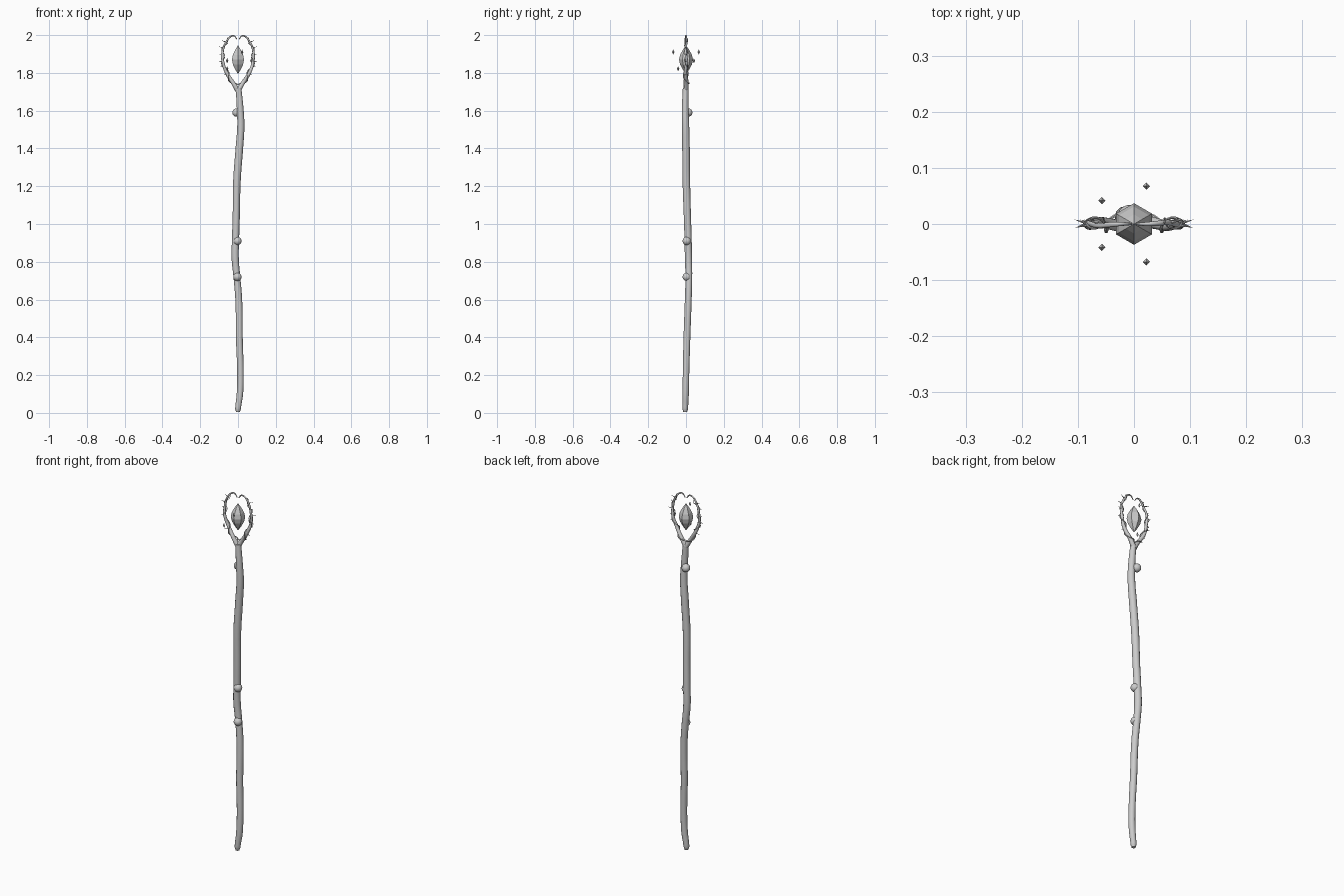
import bpy, bmesh, math
from mathutils import Vector

if "Cube" in bpy.data.objects:
    bpy.data.objects.remove(bpy.data.objects["Cube"])


def finish(obj, angle=None):
    bpy.ops.object.select_all(action='DESELECT')
    obj.select_set(True)
    bpy.context.view_layer.objects.active = obj
    if obj.type == 'CURVE':
        bpy.ops.object.convert(target='MESH')
    if angle:
        bpy.ops.object.shade_smooth_by_angle(angle=math.radians(angle))
    return bpy.context.view_layer.objects.active


def tube(name, pts, bevel_res=3, steps=6):
    """Smooth tapering tube through (x, y, z, radius) points."""
    cu = bpy.data.curves.new(name, 'CURVE')
    cu.dimensions = '3D'
    cu.bevel_depth = 1.0
    cu.bevel_resolution = bevel_res
    cu.resolution_u = steps
    cu.use_fill_caps = True
    sp = cu.splines.new('BEZIER')
    sp.bezier_points.add(len(pts) - 1)
    for bp, (x, y, z, r) in zip(sp.bezier_points, pts):
        bp.co = (x, y, z)
        bp.radius = r
        bp.handle_left_type = bp.handle_right_type = 'AUTO'
    obj = bpy.data.objects.new(name, cu)
    bpy.context.collection.objects.link(obj)
    return finish(obj, 50)


def gem(name, center, profile, sides, start):
    """Faceted crystal: rings of (z, radius) between two points."""
    bm = bmesh.new()
    rings = [[bm.verts.new((r * math.cos(start + math.tau * i / sides),
                            r * math.sin(start + math.tau * i / sides), z))
              for i in range(sides)] for z, r in profile[1:-1]]
    low = bm.verts.new((0, 0, profile[0][0]))
    high = bm.verts.new((0, 0, profile[-1][0]))
    for i in range(sides):
        j = (i + 1) % sides
        bm.faces.new((low, rings[0][j], rings[0][i]))
        bm.faces.new((high, rings[-1][i], rings[-1][j]))
        for a, b in zip(rings, rings[1:]):
            bm.faces.new((a[i], a[j], b[j], b[i]))
    me = bpy.data.meshes.new(name)
    bm.to_mesh(me)
    bm.free()
    obj = bpy.data.objects.new(name, me)
    obj.location = center
    bpy.context.collection.objects.link(obj)
    return obj


# Crooked wooden shaft
tube("shaft", [
    (0, -.004, .004, .010), (0, -.004, .02, .015), (.010, -.002, .1, .017),
    (.013, 0, .2, .017), (.007, .005, .4, .018), (.004, .012, .6, .018),
    (-.006, .015, .72, .018), (-.015, .013, .82, .019), (-.013, .011, .92, .019),
    (-.009, .007, 1.05, .019), (-.006, .002, 1.22, .020), (.007, 0, 1.4, .020),
    (.015, -.002, 1.52, .019), (.012, -.004, 1.6, .018), (.003, -.002, 1.72, .015)],
    bevel_res=4)

# Knots on the shaft
for i, loc in enumerate([(-.003, .004, .72), (-.003, .004, .91), (-.008, .012, 1.59)]):
    bpy.ops.mesh.primitive_uv_sphere_add(segments=20, ring_count=12, radius=.022, location=loc)
    knot = bpy.context.object
    knot.name = f"knot_{i + 1}"
    finish(knot, 50)

# Forked head: two curved branches, each with a twining vine and thorns
path = [(0, 0, 1.705, .014), (.025, .003, 1.745, .011), (.060, -.003, 1.80, .0095),
        (.080, .003, 1.86, .0075), (.080, -.002, 1.92, .006), (.060, .003, 1.968, .005),
        (.040, .001, 1.992, .0045), (.022, 0, 1.996, .0035), (.005, 0, 1.978, .002)]


def along(t):
    f = t * (len(path) - 1)
    i = min(int(f), len(path) - 2)
    return Vector(path[i]).lerp(Vector(path[i + 1]), f - i)


for side, label in ((-1, "left"), (1, "right")):
    tube(f"branch_{label}", [(side * x, side * y, z, r) for x, y, z, r in path])
    vine = []
    for k in range(37):
        t = .08 + .62 * k / 36
        p, q = along(t), along(t + .02)
        tan = (q - p).to_3d().normalized()
        out = tan.cross(Vector((0, 1, 0))).normalized()
        a = math.tau * 3.5 * k / 36
        v = p.to_3d() + (out * math.cos(a) + Vector((0, math.sin(a), 0))) * (p.w + .003)
        vine.append((side * v.x, v.y, v.z, .0028 - .0012 * k / 36))
    tube(f"vine_{label}", vine, bevel_res=1, steps=2)
    for n, (t, yo, up) in enumerate([(.23, -.3, -.1), (.31, .3, .3), (.38, -.4, -.2),
                                     (.45, .3, .2), (.53, -.2, .3), (.61, .2, .4)]):
        p = along(t).to_3d()
        d = Vector((1, yo, up)).normalized()
        d.x *= side
        p.x *= side
        bpy.ops.mesh.primitive_cone_add(vertices=6, radius1=.0035, radius2=0, depth=.028,
                                        location=p + d * .015,
                                        rotation=d.to_track_quat('Z', 'Y').to_euler())
        bpy.context.object.name = f"thorn_{label}_{n + 1}"

# Floating hexagonal crystal
gem("crystal", (0, 0, 1.87), [(-.076, 0), (-.052, .017), (-.026, .031), (0, .037),
                              (.026, .031), (.052, .017), (.076, 0)], 6, math.pi / 2)

# Ring of small orbiting shards
for i, z in enumerate((1.865, 1.91, 1.865, 1.822, 1.91)):
    a = math.tau * i / 5
    gem(f"shard_{i + 1}", (.071 * math.cos(a), .071 * math.sin(a), z),
        [(-.014, 0), (0, .0065), (.014, 0)], 4, 0)
